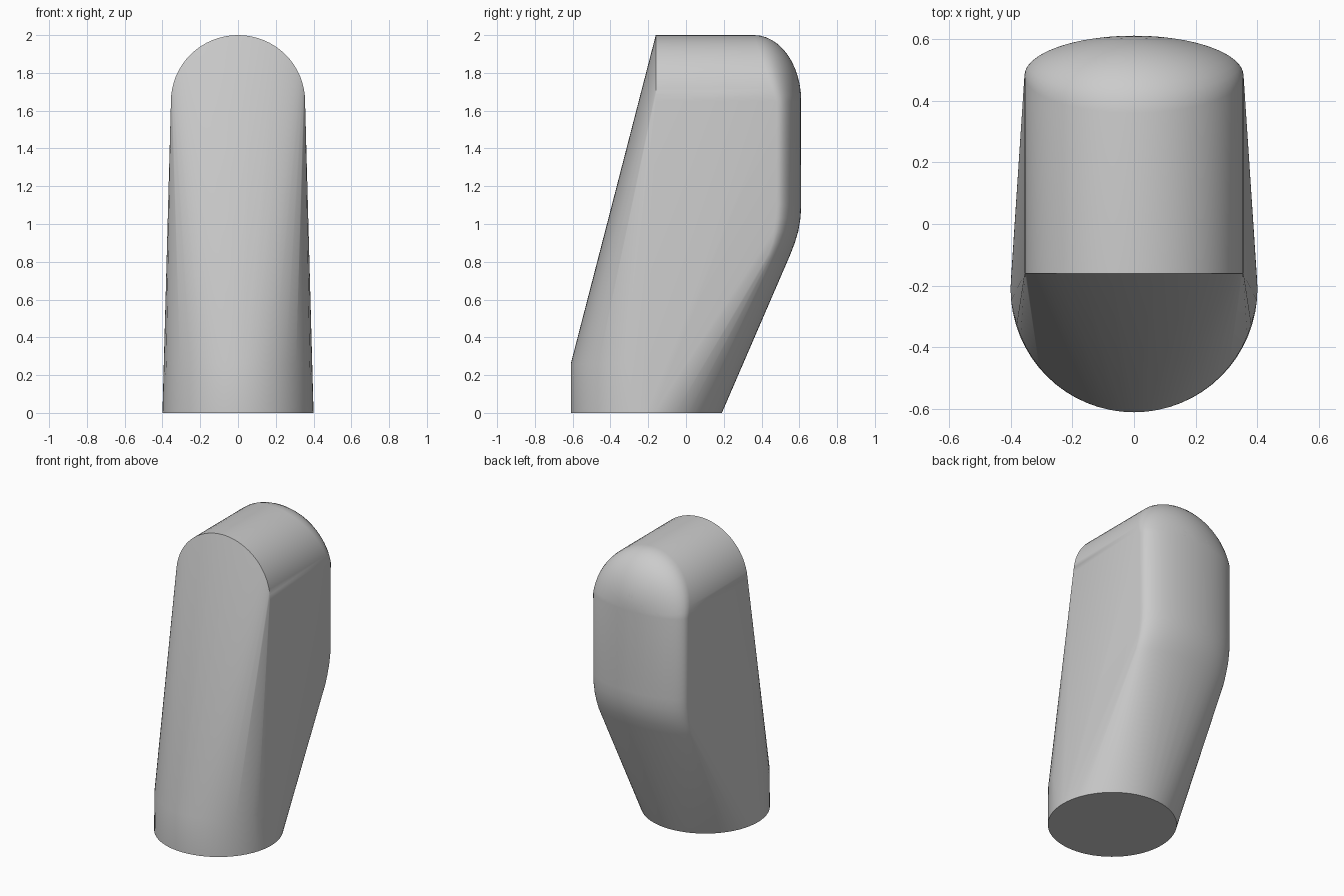
import bpy
import bmesh
from math import sin, cos, pi, radians

cube = bpy.data.objects.get("Cube")
if cube:
    bpy.data.objects.remove(cube, do_unlink=True)

# Main dimensions
BASE_R, BASE_Y, COLLAR = 0.4, -0.21, 0.26
ARCH_W, ARCH_H, ARCH_Z = 0.355, 0.35, 1.65
FRONT_Y, BACK_Y = -0.16, 0.61
STEPS = 32

points = []

# Round foot, and the front half of its short collar
for i in range(2 * STEPS):
    a = pi * i / STEPS
    points.append((BASE_R * cos(a), BASE_Y + BASE_R * sin(a), 0))
    if sin(a) < -0.2:
        points.append((0.993 * BASE_R * cos(a), BASE_Y + BASE_R * sin(a), COLLAR))

# Arched front edge, with its rounded shoulder at the back
for i in range(STEPS + 1):
    a = pi * i / STEPS
    points.append((ARCH_W * cos(a), FRONT_Y, ARCH_Z + ARCH_H * sin(a)))
    start = 0.48 - 0.12 * sin(a)
    for j in range(13):
        p = pi / 2 * j / 12
        points.append((ARCH_W * cos(a) * cos(p),
                       start + (BACK_Y - start) * sin(p),
                       ARCH_Z + ARCH_H * sin(a) * cos(p)))

# Gently bowed back, bending in towards the foot
for z, inset in ((1.1, 0), (1.03, 0.004), (0.96, 0.016), (0.9, 0.034), (0.84, 0.057)):
    for i in range(STEPS + 1):
        a = pi * i / STEPS
        points.append((ARCH_W * cos(a), 0.48 + 0.13 * sin(a) - inset, z))

# Wrap the sections in one taut skin
bm = bmesh.new()
for p in points:
    bm.verts.new(p)
bmesh.ops.remove_doubles(bm, verts=bm.verts[:], dist=0.0005)
hull = bmesh.ops.convex_hull(bm, input=bm.verts[:])
loose = {g for g in hull["geom_interior"] + hull["geom_unused"]
         if isinstance(g, bmesh.types.BMVert)}
bmesh.ops.delete(bm, geom=list(loose), context='VERTS')
bmesh.ops.dissolve_limit(bm, angle_limit=radians(0.3),
                         verts=bm.verts[:], edges=bm.edges[:])
bmesh.ops.recalc_face_normals(bm, faces=bm.faces[:])

mesh = bpy.data.meshes.new("rounded_post")
bm.to_mesh(mesh)
bm.free()
post = bpy.data.objects.new("rounded_post", mesh)
bpy.context.collection.objects.link(post)

# Plain grey finish
grey = bpy.data.materials.new("light_grey")
grey.use_nodes = True
colour = (0.6, 0.6, 0.6, 1)
grey.diffuse_color = colour
grey.node_tree.nodes["Principled BSDF"].inputs["Base Color"].default_value = colour
mesh.materials.append(grey)

bpy.ops.object.select_all(action='DESELECT')
post.select_set(True)
bpy.context.view_layer.objects.active = post
bpy.ops.object.shade_smooth_by_angle(angle=radians(30))
